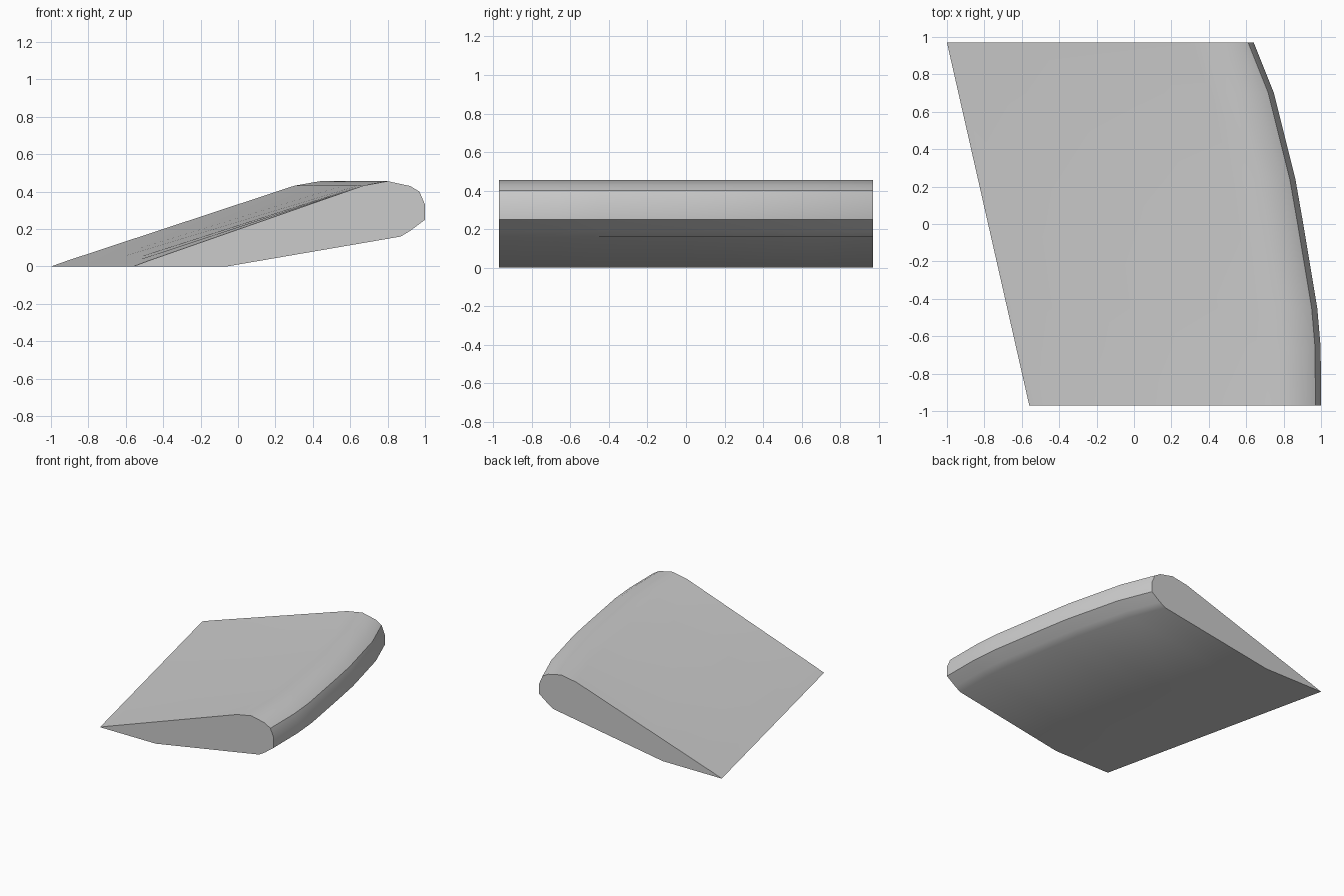
import bpy, bmesh, math

cube = bpy.data.objects.get("Cube")
if cube:
    bpy.data.objects.remove(cube, do_unlink=True)

grey = bpy.data.materials.new("plain grey")
grey.use_nodes = True
colour = (0.6, 0.6, 0.6, 1)
grey.diffuse_color = colour
grey.node_tree.nodes["Principled BSDF"].inputs["Base Color"].default_value = colour

# Cross-section at the front end, from trailing edge round the rounded nose
SECTION = [(-0.56, 0), (-0.06, 0), (0.87, 0.16), (0.92, 0.19), (1.0, 0.25),
           (1.0, 0.33), (0.97, 0.4), (0.92, 0.43), (0.8, 0.456), (0.67, 0.432),
           (-0.48, 0.03)]
# Stations along the span: y and sideways shift of the curved leading edge
STATIONS = [(-0.97, 0), (-0.66, -0.002), (-0.45, -0.02), (0, -0.095),
            (0.24, -0.137), (0.7, -0.252), (0.97, -0.36)]
SWEEP = -0.44  # shift of the straight trailing edge over the whole span


def station_ring(bm, y, nose_shift):
    tail_shift = SWEEP * (y + 0.97) / 1.94
    ring = []
    for x, z in SECTION:
        w = min(1, (x + 0.56) / 1.36)
        ring.append(bm.verts.new((x + tail_shift * (1 - w) + nose_shift * w, y, z)))
    return ring


# Swept foil lofted through the stations, with flat end caps
bm = bmesh.new()
rings = [station_ring(bm, y, s) for y, s in STATIONS]
n = len(SECTION)
for a, b in zip(rings, rings[1:]):
    for i in range(n):
        j = (i + 1) % n
        bm.faces.new((a[i], a[j], b[j], b[i]))
bm.faces.new(rings[0])
bm.faces.new(rings[-1])
bmesh.ops.recalc_face_normals(bm, faces=bm.faces)
mesh = bpy.data.meshes.new("swept_foil")
bm.to_mesh(mesh)
bm.free()
mesh.materials.append(grey)
foil = bpy.data.objects.new("swept_foil", mesh)
bpy.context.collection.objects.link(foil)

bpy.ops.object.select_all(action="DESELECT")
foil.select_set(True)
bpy.context.view_layer.objects.active = foil
bpy.ops.object.shade_smooth_by_angle(angle=math.radians(35))
